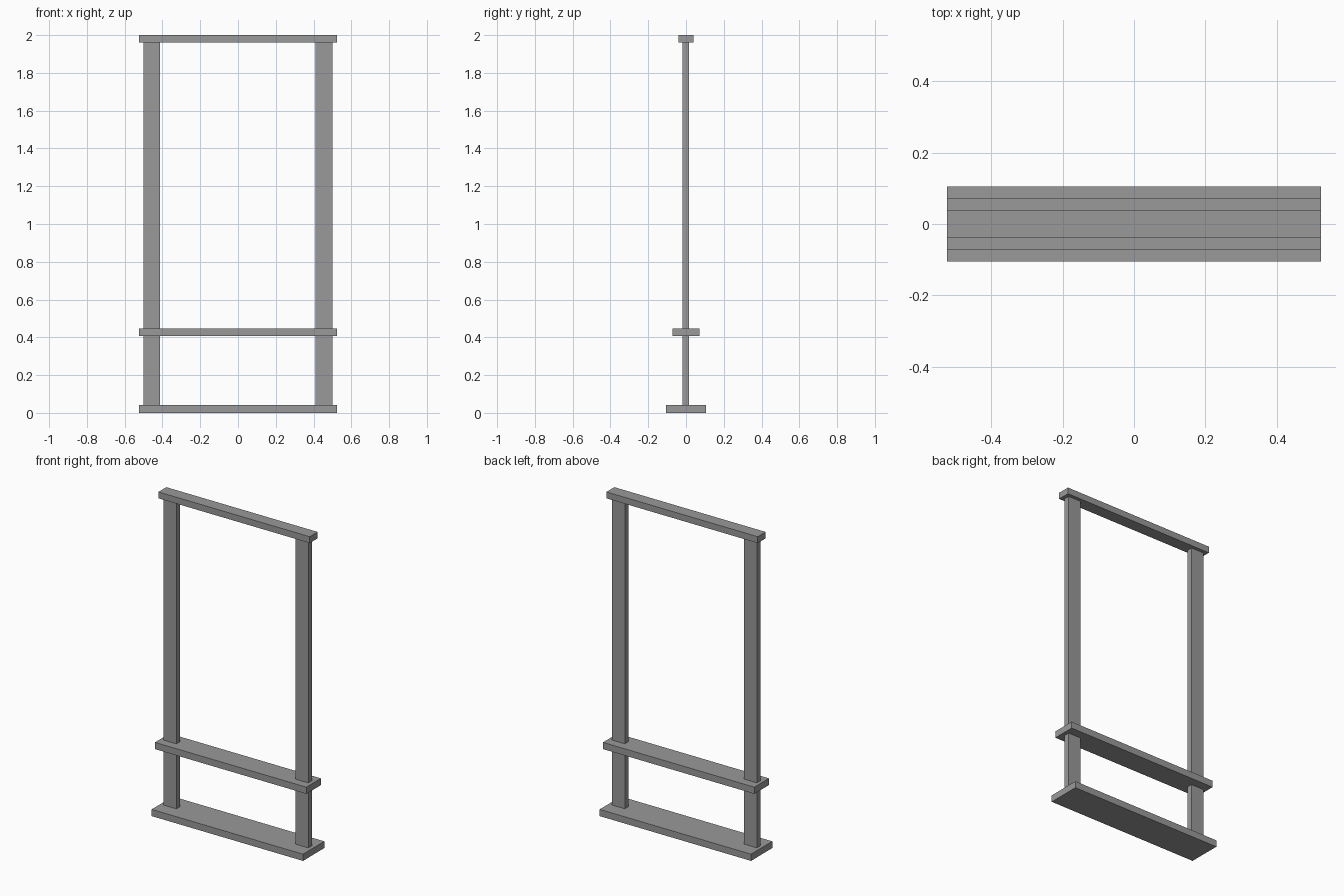
import bpy

if "Cube" in bpy.data.objects:
    bpy.data.objects.remove(bpy.data.objects["Cube"])

# dark grey finish
grey = bpy.data.materials.new("dark_grey")
grey.diffuse_color = (0.32, 0.32, 0.32, 1)
grey.use_nodes = True
grey.node_tree.nodes["Principled BSDF"].inputs["Base Color"].default_value = grey.diffuse_color


def box(name, x0, x1, y0, y1, z0, z1):
    bpy.ops.mesh.primitive_cube_add(size=1, location=((x0 + x1) / 2, (y0 + y1) / 2, (z0 + z1) / 2))
    ob = bpy.context.object
    ob.name = name
    ob.scale = (x1 - x0, y1 - y0, z1 - z0)
    bpy.ops.object.transform_apply(location=False, rotation=False, scale=True)
    ob.data.materials.append(grey)


# horizontal boards, narrowing towards the top: (name, half depth, bottom, top)
for name, d, z0, z1 in (("base_board", 0.105, 0.0, 0.042),
                        ("middle_board", 0.072, 0.406, 0.448),
                        ("top_board", 0.039, 1.96, 2.0)):
    box(name, -0.523, 0.523, -d, d, z0, z1)

# upright posts standing between the boards
for side, x0, x1 in (("left", -0.501, -0.413), ("right", 0.411, 0.499)):
    box(side + "_lower_post", x0, x1, -0.019, 0.017, 0.042, 0.406)
    box(side + "_upper_post", x0, x1, -0.019, 0.017, 0.448, 1.96)
